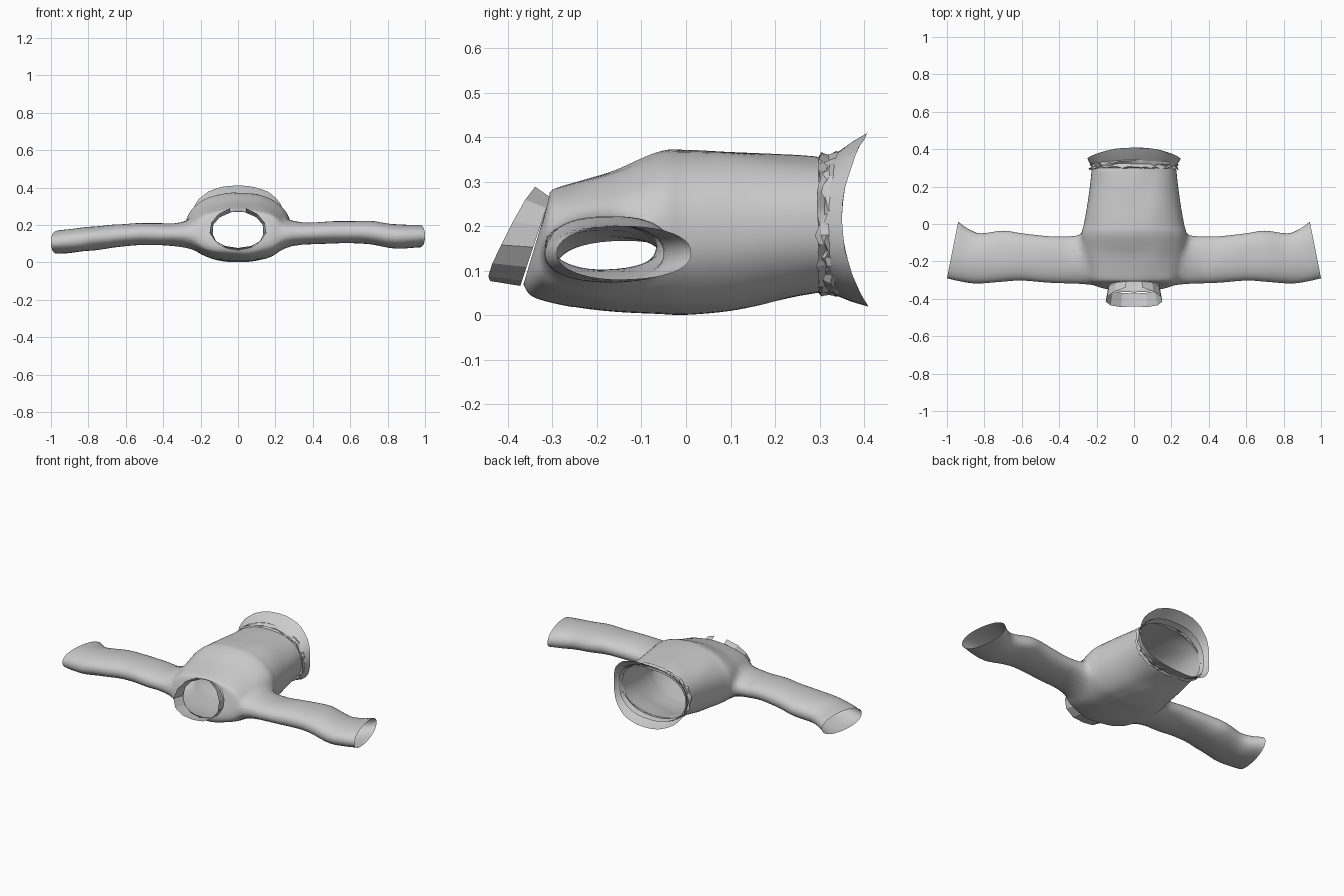
import bpy, bmesh, math, random
from mathutils import Vector, noise

if "Cube" in bpy.data.objects:
    bpy.data.objects.remove(bpy.data.objects["Cube"])

random.seed(4)


def spline(rows, n):
    """Catmull-Rom resampling of table rows, n steps per span."""
    out = []
    for i in range(len(rows) - 1):
        a, b = rows[max(i - 1, 0)], rows[i]
        c, d = rows[i + 1], rows[min(i + 2, len(rows) - 1)]
        for k in range(n):
            t = k / n
            out.append([0.5 * (2 * q + (r - p) * t + (2 * p - 5 * q + 4 * r - s) * t * t
                               + (3 * q - p - 3 * r + s) * t ** 3)
                        for p, q, r, s in zip(a, b, c, d)])
    return out + [list(rows[-1])]


def oval(t, n=2.3):
    """Point on a unit superellipse."""
    c, s = math.cos(t), math.sin(t)
    return (math.copysign(abs(c) ** (2 / n), c), math.copysign(abs(s) ** (2 / n), s))


def loft(bm, rings, closed=True):
    """Skin a list of point rings; returns rings of vertices."""
    vs = [[bm.verts.new(p) for p in r] for r in rings]
    m = len(vs[0])
    for a, b in zip(vs, vs[1:]):
        for i in range(m if closed else m - 1):
            j = (i + 1) % m
            bm.faces.new((a[i], a[j], b[j], b[i]))
    return vs


def finish(bm, name, angle=40):
    bmesh.ops.recalc_face_normals(bm, faces=bm.faces)
    me = bpy.data.meshes.new(name)
    bm.to_mesh(me)
    bm.free()
    ob = bpy.data.objects.new(name, me)
    bpy.context.collection.objects.link(ob)
    bpy.ops.object.select_all(action='DESELECT')
    ob.select_set(True)
    bpy.context.view_layer.objects.active = ob
    bpy.ops.object.shade_smooth_by_angle(angle=math.radians(angle))
    return ob


# Torso: y, half width, low z, high z, tilt of the ring
TORSO = [(-.335, .135, .070, .270, .30), (-.328, .200, .048, .275, .20),
         (-.305, .245, .035, .285, .12), (-.24, .262, .018, .302, .04),
         (-.16, .275, .008, .325, 0), (-.06, .282, .003, .366, 0),
         (0, .268, .001, .371, 0), (.1, .250, .010, .369, 0),
         (.2, .236, .030, .362, 0), (.3, .225, .050, .355, 0)]
bm = bmesh.new()
N = 72
rings = []
for y, w, lo, hi, tilt in spline(TORSO, 6):
    zc, zr = (lo + hi) / 2, (hi - lo) / 2
    ring = []
    for i in range(N):
        u, v = oval(2 * math.pi * i / N)
        ring.append((w * u, y + tilt * zr * v, zc + zr * v))
    rings.append(ring)
loft(bm, rings)

# Armholes: open the torso sides
AY, AZ, RY, RZ = -.19, .148, .135, .078
bm.faces.ensure_lookup_table()
cut = []
for f in bm.faces:
    c = f.calc_center_median()
    if abs(c.x) > .17 and ((c.y - AY) / RY) ** 2 + ((c.z - AZ) / RZ) ** 2 < 1:
        cut.append(f)
bmesh.ops.delete(bm, geom=cut, context='FACES')
holes = [e for e in bm.edges if e.is_boundary
         and all(abs(v.co.x) > .15 and -.345 < v.co.y < .1 for v in e.verts)
         and all(((v.co.y - AY) / RY) ** 2 + ((v.co.z - AZ) / RZ) ** 2 < 1.8 for v in e.verts)]
for v in {v for e in holes for v in e.verts}:
    d = math.hypot((v.co.y - AY) / RY, (v.co.z - AZ) / RZ)
    v.co.y = AY + (v.co.y - AY) / d
    v.co.z = AZ + (v.co.z - AZ) / d

# Sleeves: |x|, low y, high y, centre z right, centre z left, half thickness, cuff slant
SLEEVE = [(.325, -.318, -.066, .155, .147, .058, 0), (.45, -.314, -.066, .157, .152, .058, 0),
          (.6, -.302, -.050, .163, .147, .060, 0), (.7, -.308, -.036, .158, .136, .062, 0),
          (.83, -.318, -.050, .140, .122, .064, .01), (.91, -.306, -.025, .138, .112, .063, .022),
          (.97, -.290, .012, .140, .107, .060, .03)]
M = 40
for side in (1, -1):
    rings = []
    for x, y0, y1, zr_, zl_, h, sl in spline(SLEEVE, 4):
        zc = zr_ if side > 0 else zl_
        ring = []
        for i in range(M):
            u, v = oval(2 * math.pi * i / M, 2.2)
            ring.append((side * (x - sl * u), (y0 + y1) / 2 + (y1 - y0) / 2 * u, zc + h * v))
        rings.append(ring)
    root = loft(bm, rings)[0]
    loop = [bm.edges.get((root[i], root[(i + 1) % M])) for i in range(M)]
    mine = [e for e in holes if e.verts[0].co.x * side > 0]
    bmesh.ops.bridge_loops(bm, edges=loop + mine)

# Blend the shoulder seams and add soft cloth wrinkles
near = [v for v in bm.verts if .2 < abs(v.co.x) < .37 and -.34 < v.co.y < .03
        and not v.is_boundary]
for _ in range(3):
    bmesh.ops.smooth_vert(bm, verts=near, factor=.4, use_axis_x=True, use_axis_y=True, use_axis_z=True)
bm.normal_update()
for v in bm.verts:
    if not v.is_boundary and v.co.z > .02:
        v.co.z += .005 * noise.noise(Vector((v.co.x * 9, v.co.y * 6, v.co.z * 5)))
finish(bm, "shirt_body_and_sleeves", 60)

# Collar: faceted strip round the neck, open at the chest
bm = bmesh.new()
inner, outer = [], []
for k in range(13):
    a = math.radians(107 + 326 * k / 12)
    u, v = math.cos(a), math.sin(a)
    z = .168 + .102 * v
    inner.append((.140 * u, -.338 + .034 * v, z))
    flare = 1.08 - .05 * max(v, 0)
    outer.append((.142 * u * flare, -.385 + .055 * v - .022 * abs(u),
                  .172 + (.122 if v > 0 else .095) * v))
loft(bm, [inner, outer], closed=False)
finish(bm, "collar", 20)


def hem_ring(y, bow, w, lo, hi, n, jitter=0):
    """Ring at the waist whose top and bottom bow backwards."""
    pts = []
    for i in range(n):
        u, v = oval(2 * math.pi * i / n)
        r = 1 + random.uniform(-jitter, jitter) * 3
        pts.append((w * u * r, y + bow * v * v + random.uniform(-jitter, jitter) * .6,
                    (lo + hi) / 2 + (hi - lo) / 2 * v * r))
    return pts


# Crumpled gathering between the body and the waistband
bm = bmesh.new()
loft(bm, [hem_ring(.298, 0, .225, .050, .355, 56),
          hem_ring(.294, .01, .236, .044, .362, 56, .010),
          hem_ring(.306, .012, .228, .050, .356, 56, .012),
          hem_ring(.312, .022, .233, .044, .366, 56, .010),
          hem_ring(.322, .025, .232, .044, .366, 56, .004)])
finish(bm, "waist_gathers", 25)

# Waistband flaring outwards, with an inner facing
for name, rows in (("waistband", [(.318, .022, .232, .044, .366), (.334, .040, .242, .030, .390),
                                  (.350, .058, .250, .020, .411)]),
                   ("waistband_facing", [(.300, .020, .222, .054, .350),
                                         (.330, .030, .228, .048, .362)])):
    bm = bmesh.new()
    loft(bm, [hem_ring(*r, 40, .002) for r in rows])
    finish(bm, name, 35)
